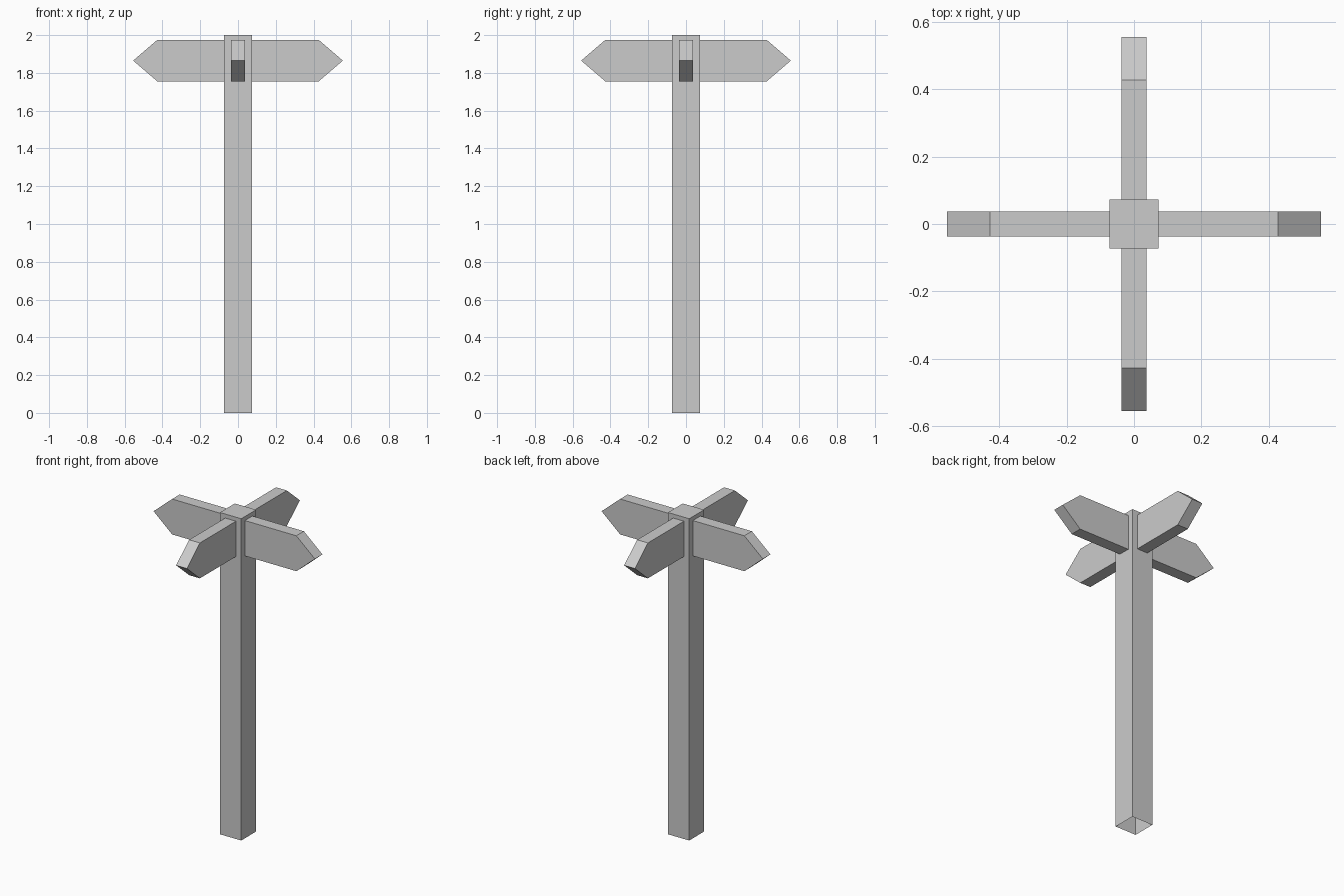
import bpy, bmesh
from math import pi
from mathutils import Matrix

cube = bpy.data.objects.get("Cube")
if cube:
    bpy.data.objects.remove(cube, do_unlink=True)

grey = bpy.data.materials.new("plain grey")
grey.use_nodes = True
colour = (0.6, 0.6, 0.6, 1)
grey.diffuse_color = colour
grey.node_tree.nodes["Principled BSDF"].inputs["Base Color"].default_value = colour

POST = 0.073    # half width of the post
BOARD = 0.037   # half thickness of a sign board


def add_object(name, bm):
    bmesh.ops.recalc_face_normals(bm, faces=bm.faces)
    mesh = bpy.data.meshes.new(name)
    bm.to_mesh(mesh)
    bm.free()
    mesh.materials.append(grey)
    bpy.context.collection.objects.link(bpy.data.objects.new(name, mesh))


# Square post, open underneath
bm = bmesh.new()
bmesh.ops.create_cube(bm, size=2, matrix=Matrix.Translation((0, 0, 1)) @ Matrix.Diagonal((POST, POST, 1, 1)))
bmesh.ops.recalc_face_normals(bm, faces=bm.faces)
bottom = [f for f in bm.faces if f.normal.z < -0.5]
bmesh.ops.delete(bm, geom=bottom, context='FACES')
add_object("post", bm)


# Pointed sign board, extruded from its side profile and turned about the post
def sign(name, angle):
    profile = [(POST, 1.755), (0.427, 1.755), (0.555, 1.865), (0.427, 1.975), (POST, 1.975)]
    bm = bmesh.new()
    face = bm.faces.new([bm.verts.new((x, -BOARD, z)) for x, z in profile])
    grown = bmesh.ops.extrude_face_region(bm, geom=[face], use_keep_orig=True)
    moved = [v for v in grown["geom"] if isinstance(v, bmesh.types.BMVert)]
    bmesh.ops.translate(bm, verts=moved, vec=(0, 2 * BOARD, 0))
    bmesh.ops.rotate(bm, verts=bm.verts, cent=(0, 0, 0), matrix=Matrix.Rotation(angle, 3, 'Z'))
    add_object(name, bm)


for i, side in enumerate(("left", "back", "right", "front")):
    sign(side + "_sign", i * pi / 2)
